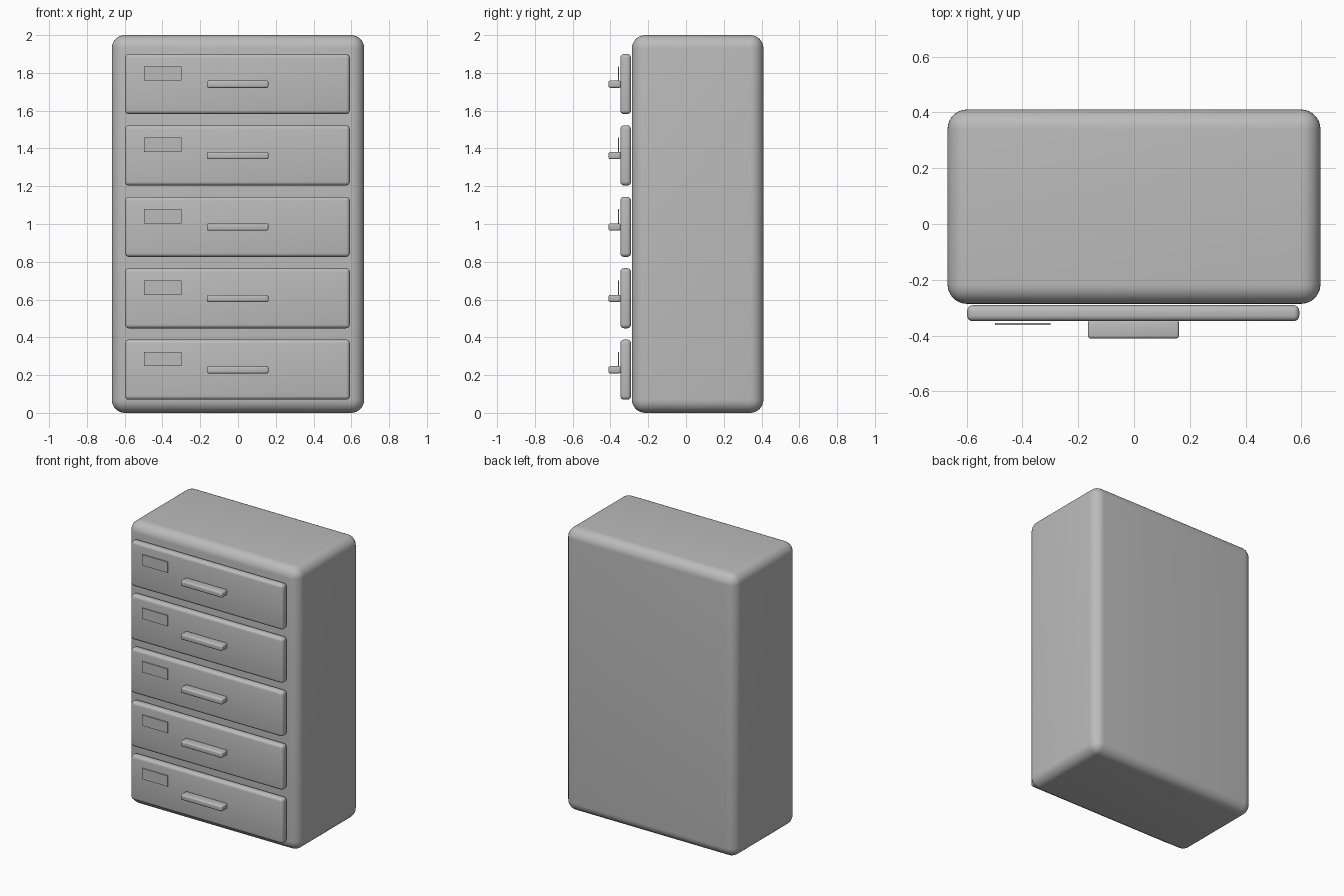
import bpy
from mathutils import Vector

old = bpy.data.objects.get("Cube")
if old:
    bpy.data.objects.remove(old, do_unlink=True)

# One plain grey finish for the whole cabinet
grey = bpy.data.materials.new("plain grey")
grey.use_nodes = True
colour = (0.5, 0.5, 0.5, 1)
grey.diffuse_color = colour
grey.node_tree.nodes["Principled BSDF"].inputs["Base Color"].default_value = colour


def rounded_box(name, low, high, radius=0, segments=4):
    """Box between two corners, with rounded edges."""
    low, high = Vector(low), Vector(high)
    bpy.ops.mesh.primitive_cube_add(size=1, location=(low + high) / 2)
    box = bpy.context.object
    box.name = name
    box.scale = high - low
    bpy.ops.object.transform_apply(location=False, rotation=False, scale=True)
    box.data.materials.append(grey)
    if radius:
        bevel = box.modifiers.new("rounded edges", "BEVEL")
        bevel.width = radius
        bevel.segments = segments
        bpy.ops.object.modifier_apply(modifier=bevel.name)
        bpy.ops.object.shade_smooth_by_angle()
    return box


# Cabinet body
rounded_box("cabinet_body", (-0.668, -0.286, 0), (0.668, 0.41, 2), 0.07, 8)

# Five drawers, each with a pull handle and a label plate
pitch = 0.378
for i in range(5):
    z = 0.07 + i * pitch
    n = i + 1
    rounded_box(f"drawer_front_{n}", (-0.598, -0.348, z), (0.592, -0.291, z + 0.318), 0.02)
    rounded_box(f"drawer_handle_{n}", (-0.165, -0.41, z + 0.139), (0.161, -0.345, z + 0.177), 0.009, 3)
    rounded_box(f"label_plate_{n}", (-0.498, -0.361, z + 0.177), (-0.3, -0.354, z + 0.253))
